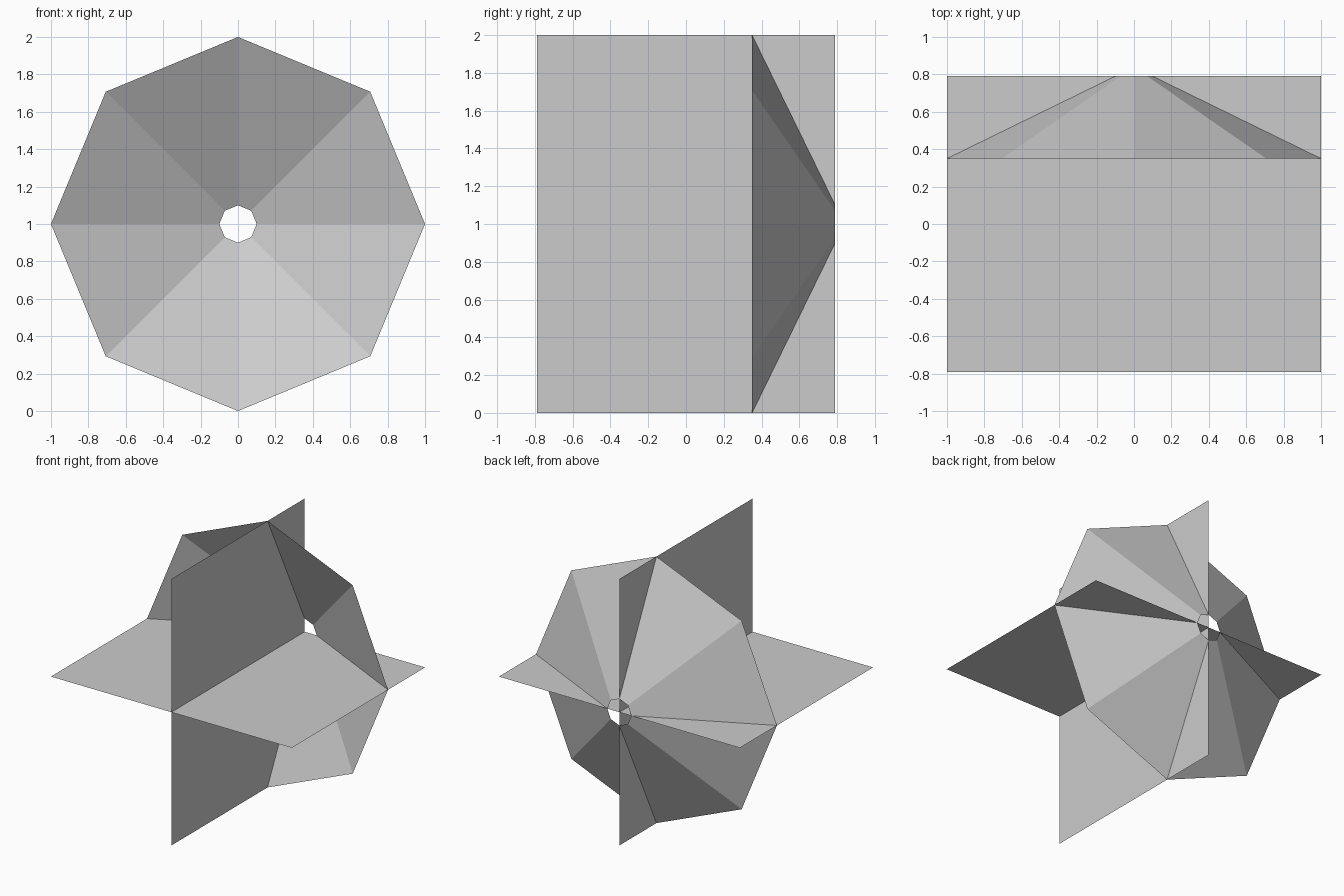
import bpy, bmesh
from math import pi
from mathutils import Matrix

if "Cube" in bpy.data.objects:
    bpy.data.objects.remove(bpy.data.objects["Cube"])

HALF_LENGTH = 0.79   # half depth along y
RADIUS = 1.0
CONE_FRONT = 0.35    # y of the wide rim


def new_object(name, bm):
    mesh = bpy.data.meshes.new(name)
    bm.to_mesh(mesh)
    bm.free()
    obj = bpy.data.objects.new(name, mesh)
    bpy.context.collection.objects.link(obj)
    obj.location.z = RADIUS
    return obj


# Two crossed flat sheets running front to back
for name, angle in (("horizontal_sheet", 0), ("vertical_sheet", pi / 2)):
    bm = bmesh.new()
    bmesh.ops.create_grid(bm, x_segments=1, y_segments=1, size=1)
    bmesh.ops.scale(bm, vec=(RADIUS, HALF_LENGTH, 1), verts=bm.verts)
    bmesh.ops.rotate(bm, matrix=Matrix.Rotation(angle, 3, 'Y'), verts=bm.verts)
    new_object(name, bm)

# Open eight-sided cone, wide rim forward, narrow hole at the back
bm = bmesh.new()
bmesh.ops.create_cone(bm, cap_ends=False, segments=8, radius1=RADIUS,
                      radius2=0.1, depth=HALF_LENGTH - CONE_FRONT)
bmesh.ops.rotate(bm, matrix=Matrix.Rotation(-pi / 2, 3, 'X'), verts=bm.verts)
cone = new_object("flared_cone", bm)
cone.location.y = (HALF_LENGTH + CONE_FRONT) / 2
